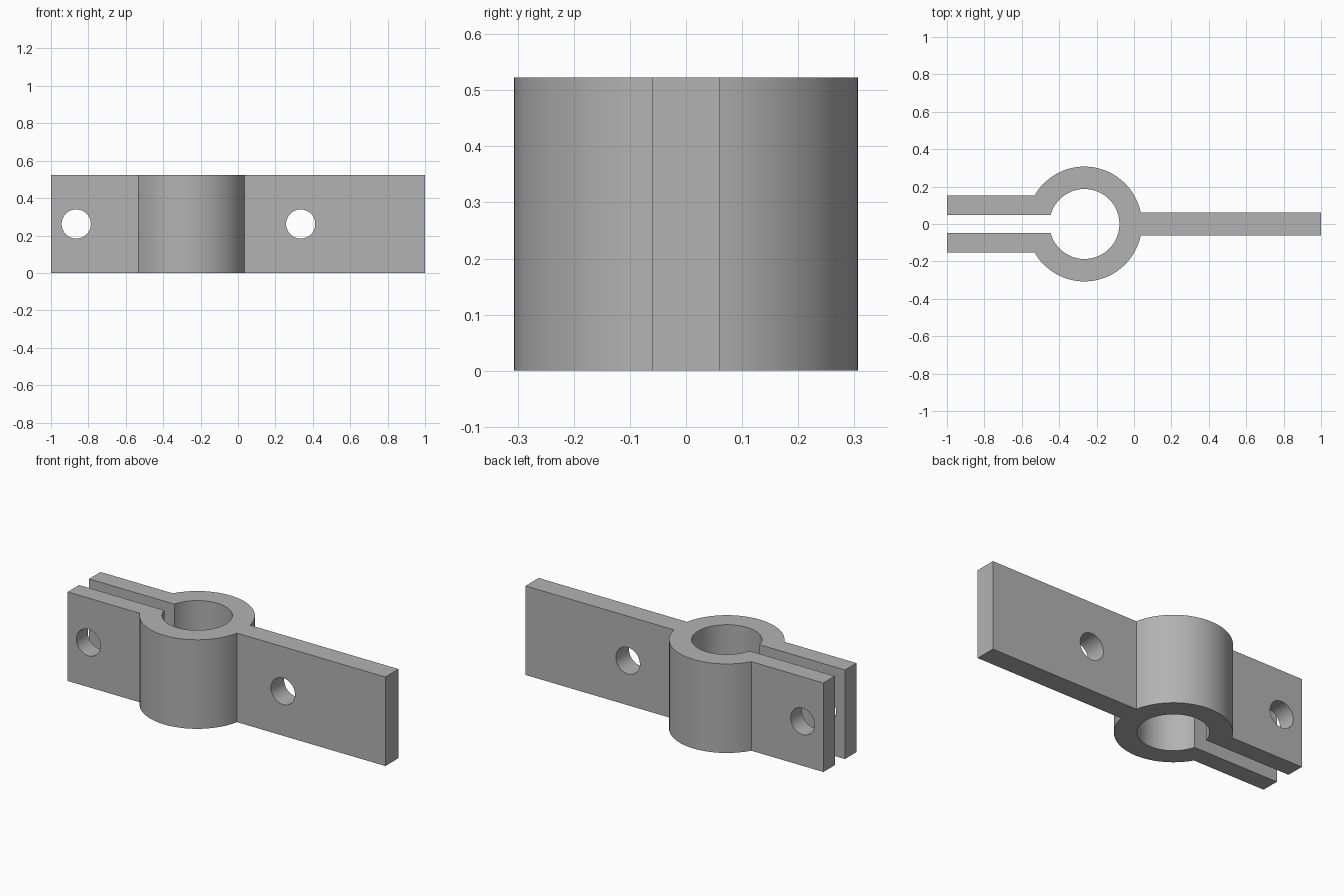
import bpy
import bmesh
from math import asin, cos, sin, pi, radians

cube = bpy.data.objects.get("Cube")
if cube:
    bpy.data.objects.remove(cube, do_unlink=True)

HEIGHT = 0.523
RING_X, OUTER, INNER = -0.265, 0.307, 0.187
SLOT, JAW, TAIL = 0.047, 0.153, 0.061   # half widths in y
HOLE = 0.078

steel = bpy.data.materials.new("plain grey")
steel.use_nodes = True
grey = (0.45, 0.45, 0.45, 1)
steel.diffuse_color = grey
steel.node_tree.nodes["Principled BSDF"].inputs["Base Color"].default_value = grey


def arc(radius, start, end, steps):
    """Points on a circle about the ring centre."""
    angles = [start + (end - start) * i / steps for i in range(steps + 1)]
    return [(RING_X + radius * cos(a), radius * sin(a)) for a in angles]


# Clamp outline: tail, upper half ring, jaw, bore, then the other side
tail_a = asin(TAIL / OUTER)
jaw_a = pi - asin(JAW / OUTER)
slot_a = pi - asin(SLOT / INNER)
outline = [(1, -TAIL), (1, TAIL)]
outline += arc(OUTER, tail_a, jaw_a, 40)
outline += [(-1, JAW), (-1, SLOT)]
outline += arc(INNER, slot_a, -slot_a, 72)
outline += [(-1, -SLOT), (-1, -JAW)]
outline += arc(OUTER, -jaw_a, -tail_a, 40)

# Extrude the outline into the clamp body
bm = bmesh.new()
base = bm.faces.new([bm.verts.new((x, y, 0)) for x, y in outline])
raised = bmesh.ops.extrude_face_region(bm, geom=[base], use_keep_orig=True)
top = [v for v in raised["geom"] if isinstance(v, bmesh.types.BMVert)]
bmesh.ops.translate(bm, verts=top, vec=(0, 0, HEIGHT))
bmesh.ops.recalc_face_normals(bm, faces=bm.faces)
mesh = bpy.data.meshes.new("clamp_body")
bm.to_mesh(mesh)
bm.free()
mesh.materials.append(steel)
clamp = bpy.data.objects.new("clamp_body", mesh)
bpy.context.collection.objects.link(clamp)

# Drill the bolt holes through the jaws and the tail
for name, x in (("jaw_hole_cutter", -0.865), ("tail_hole_cutter", 0.335)):
    bpy.ops.mesh.primitive_cylinder_add(
        vertices=48, radius=HOLE, depth=1,
        location=(x, 0, HEIGHT / 2), rotation=(pi / 2, 0, 0))
    cutter = bpy.context.object
    cutter.name = name
    cutter.hide_render = True
    cutter.data.materials.append(steel)
    bpy.ops.object.select_all(action='DESELECT')
    clamp.select_set(True)
    bpy.context.view_layer.objects.active = clamp
    cut = clamp.modifiers.new(name, 'BOOLEAN')
    cut.operation = 'DIFFERENCE'
    cut.solver = 'EXACT'
    cut.object = cutter
    bpy.ops.object.modifier_apply(modifier=cut.name)
    bpy.data.objects.remove(cutter, do_unlink=True)

bpy.ops.object.shade_smooth_by_angle(angle=radians(25))
